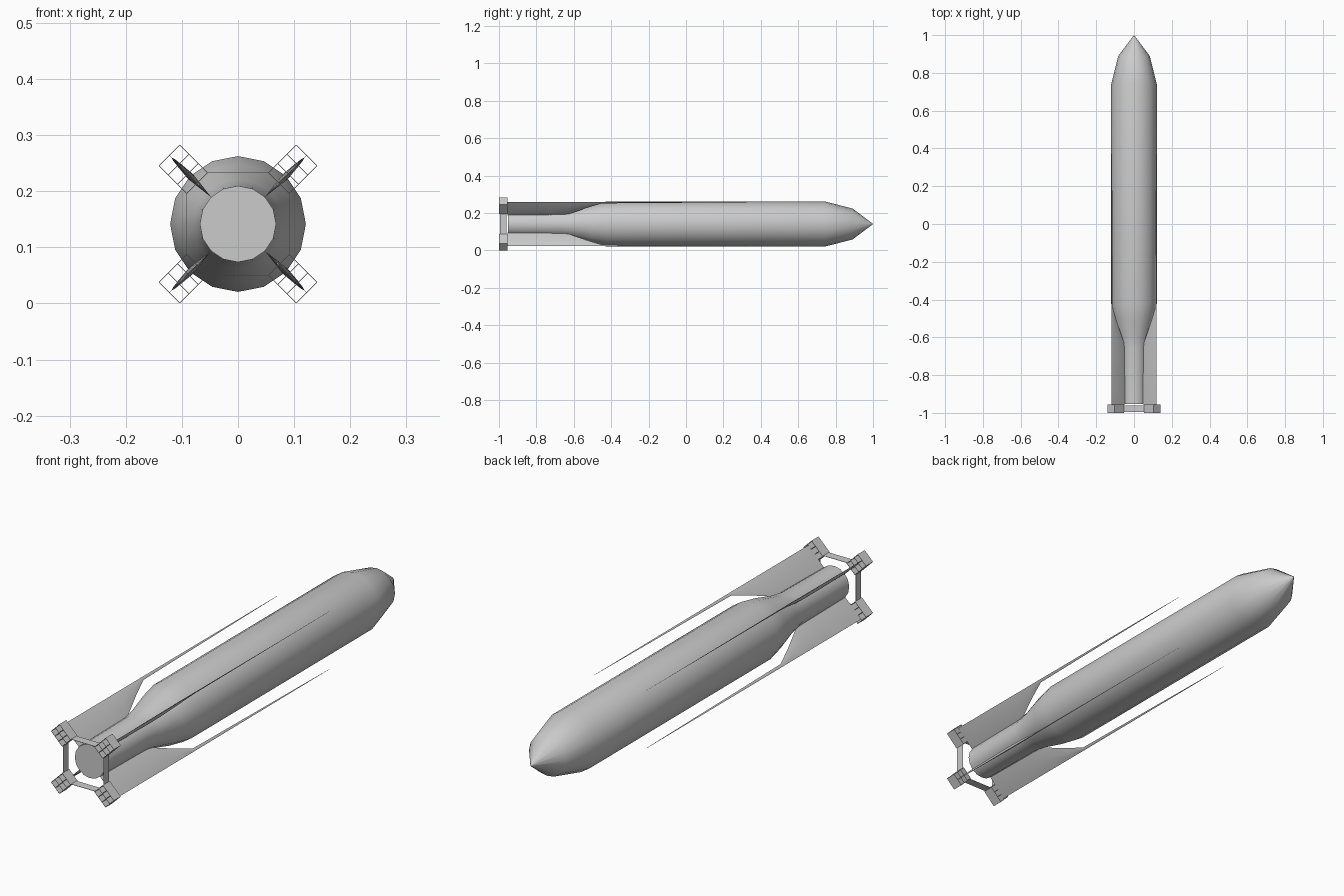
import bpy, bmesh, math
from mathutils import Vector, Matrix

if "Cube" in bpy.data.objects:
    bpy.data.objects.remove(bpy.data.objects["Cube"])

CZ = 0.1415   # height of the long axis
DIAG = [math.radians(45 + 90 * k) for k in range(4)]


def finish(bm, name, angle=40):
    bmesh.ops.recalc_face_normals(bm, faces=bm.faces)
    mesh = bpy.data.meshes.new(name)
    bm.to_mesh(mesh)
    bm.free()
    ob = bpy.data.objects.new(name, mesh)
    bpy.context.collection.objects.link(ob)
    bpy.ops.object.select_all(action='DESELECT')
    bpy.context.view_layer.objects.active = ob
    ob.select_set(True)
    bpy.ops.object.shade_smooth_by_angle(angle=math.radians(angle))
    return ob


def place(angle, r, y, t):
    """Point at radius r along a radial direction, t sideways from it."""
    c, s = math.cos(angle), math.sin(angle)
    return Vector((r * c - t * s, y, CZ + r * s + t * c))


def loft(bm, rings):
    """Skin matching closed rings of vertices and cap both ends."""
    n = len(rings[0])
    for a, b in zip(rings, rings[1:]):
        for i in range(n):
            j = (i + 1) % n
            bm.faces.new((a[i], a[j], b[j], b[i]))
    bm.faces.new(rings[0])
    bm.faces.new(rings[-1])


def plate(bm, p, q, y0, y1, th=0.0012):
    """Thin wall from p to q (x, z), running along y."""
    p, q = Vector(p), Vector(q)
    d = q - p
    m = (p + q) / 2
    mat = (Matrix.Translation((m.x, (y0 + y1) / 2, m.y))
           @ Matrix.Rotation(-math.atan2(d.y, d.x), 4, 'Y')
           @ Matrix.Diagonal((d.length, y1 - y0, th, 1)))
    bmesh.ops.create_cube(bm, size=1, matrix=mat)


# Hull: lathed profile with slim tail and pointed nose
profile = [(-0.952, 0.068), (-0.66, 0.071), (-0.60, 0.080), (-0.50, 0.106),
           (-0.42, 0.121), (0.74, 0.121), (0.89, 0.083), (0.999, 0.001)]
bm = bmesh.new()
rings = []
for y, r in profile:
    rings.append([bm.verts.new(place(math.tau * i / 16, r, y, 0)) for i in range(16)])
loft(bm, rings)
finish(bm, "hull")

# Fins: diamond section, broad at the tail and needle thin ahead
stations = [(-0.955, 0.066, 0.168, 0.001), (-0.90, 0.066, 0.168, 0.004),
            (-0.72, 0.067, 0.168, 0.006), (-0.63, 0.074, 0.168, 0.006),
            (-0.53, 0.122, 0.168, 0.004), (-0.45, 0.156, 0.168, 0.002),
            (0.42, 0.1655, 0.1665, 0.0003)]
for k, a in enumerate(DIAG):
    bm = bmesh.new()
    rings = []
    for y, r0, r1, t in stations:
        mid = r0 * 0.5 + r1 * 0.5
        pts = ((r0, 0), (mid, t), (r1, 0), (mid, -t))
        rings.append([bm.verts.new(place(a, r, y, s)) for r, s in pts])
    loft(bm, rings)
    finish(bm, f"fin_{k + 1}")

# Grid boxes at the fin ends: two columns by three rows of open cells
R0, R1, W, Y0, Y1 = 0.103, 0.173, 0.026, -1.0, -0.955


def xz(a, r, t):
    p = place(a, r, 0, t)
    return p.x, p.z


for k, a in enumerate(DIAG):
    bm = bmesh.new()
    for t in (-W, 0, W):
        plate(bm, xz(a, R0, t), xz(a, R1, t), Y0, Y1)
    for i in range(4):
        r = R0 + (R1 - R0) * i / 3
        plate(bm, xz(a, r, -W), xz(a, r, W), Y0, Y1)
    finish(bm, f"grid_box_{k + 1}", 30)

# Ring walls joining neighbouring grid boxes
bm = bmesh.new()
for k in range(4):
    plate(bm, xz(DIAG[k], R0, W), xz(DIAG[(k + 1) % 4], R0, -W), -0.995, -0.96)
finish(bm, "tail_ring", 30)
